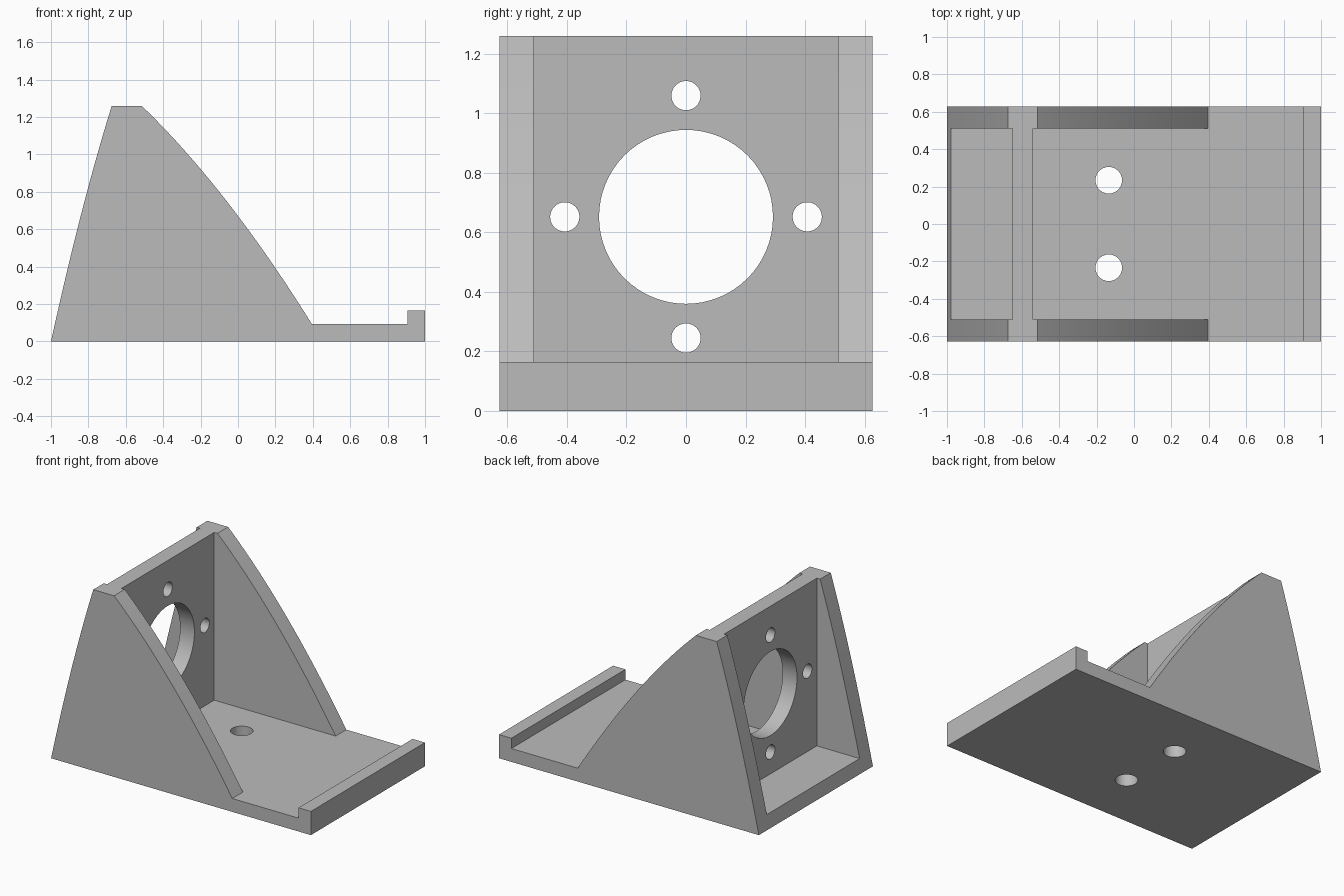
import bpy, bmesh, math
from mathutils import Matrix, Vector

if "Cube" in bpy.data.objects:
    bpy.data.objects.remove(bpy.data.objects["Cube"], do_unlink=True)

HALF_WIDTH, INNER, HEIGHT, FLOOR = 0.627, 0.51, 1.26, 0.093

grey = bpy.data.materials.new("plain_grey")
grey.use_nodes = True
colour = (0.5, 0.5, 0.5, 1)
grey.diffuse_color = colour
grey.node_tree.nodes["Principled BSDF"].inputs["Base Color"].default_value = colour


def make_object(name, bm):
    bmesh.ops.recalc_face_normals(bm, faces=bm.faces)
    mesh = bpy.data.meshes.new(name)
    bm.to_mesh(mesh)
    bm.free()
    mesh.materials.append(grey)
    obj = bpy.data.objects.new(name, mesh)
    bpy.context.collection.objects.link(obj)
    return obj


def bowed_edge(start, end, bulge, steps=20):
    """Points from start to end, bowed upward by bulge at the middle."""
    points = []
    for i in range(steps + 1):
        t = i / steps
        p = Vector(start).lerp(Vector(end), t)
        points.append((p.x, p.y + 4 * bulge * t * (1 - t)))
    return points


def box(name, x0, x1, z0, z1):
    bm = bmesh.new()
    size = Matrix.Diagonal((x1 - x0, 2 * INNER, z1 - z0, 1))
    centre = Matrix.Translation(((x0 + x1) / 2, 0, (z0 + z1) / 2))
    bmesh.ops.create_cube(bm, size=1, matrix=centre @ size)
    return make_object(name, bm)


def drill(name, location, radius, depth, turn=0):
    bm = bmesh.new()
    place = Matrix.Translation(location) @ Matrix.Rotation(turn, 4, "Y")
    bmesh.ops.create_cone(bm, cap_ends=True, segments=64, radius1=radius,
                          radius2=radius, depth=depth, matrix=place)
    return make_object(name, bm)


# Bracket body: the side outline extruded across the full width
outline = bowed_edge((-1, 0), (-0.675, HEIGHT), 0.055)
outline += bowed_edge((-0.515, HEIGHT), (0.395, FLOOR), 0.073)
outline += [(0.905, FLOOR), (0.905, 0.165), (1, 0.165), (1, 0)]
bm = bmesh.new()
face = bm.faces.new([bm.verts.new((x, -HALF_WIDTH, z)) for x, z in outline])
extruded = bmesh.ops.extrude_face_region(bm, geom=[face])["geom"]
bmesh.ops.translate(bm, vec=(0, 2 * HALF_WIDTH, 0),
                    verts=[g for g in extruded if isinstance(g, bmesh.types.BMVert)])
bracket = make_object("motor_bracket", bm)

# Pockets on both sides of the upright plate leave the two side cheeks
cutters = [box("front_pocket", -0.54, 0.5, FLOOR, 1.5),
           box("back_pocket", -1.2, -0.65, FLOOR, 1.5)]

# Large opening and four screw holes through the upright plate
plate_x, centre_z = -0.595, 0.652
cutters.append(drill("shaft_opening", (plate_x, 0, centre_z), 0.292, 0.3, math.pi / 2))
for i in range(4):
    a = i * math.pi / 2
    spot = (plate_x, 0.407 * math.cos(a), centre_z + 0.407 * math.sin(a))
    cutters.append(drill("screw_hole", spot, 0.049, 0.3, math.pi / 2))

# Two mounting holes through the floor
for side in (-1, 1):
    cutters.append(drill("mounting_hole", (-0.135, 0.234 * side, 0.05), 0.071, 0.4))

for cutter in cutters:
    cutter.hide_render = True
    cutter.hide_set(True)
    mod = bracket.modifiers.new(cutter.name, "BOOLEAN")
    mod.operation = "DIFFERENCE"
    mod.solver = "EXACT"
    mod.object = cutter

# Apply the cuts and remove the helpers
bpy.context.view_layer.update()
cut_mesh = bpy.data.meshes.new_from_object(
    bracket.evaluated_get(bpy.context.evaluated_depsgraph_get()))
bracket.modifiers.clear()
bracket.data = cut_mesh
for cutter in cutters:
    bpy.data.objects.remove(cutter, do_unlink=True)

# Smooth the curved edges and hole walls, keeping corners sharp
bpy.ops.object.select_all(action="DESELECT")
bracket.select_set(True)
bpy.context.view_layer.objects.active = bracket
bpy.ops.object.shade_smooth_by_angle(angle=math.radians(30))
